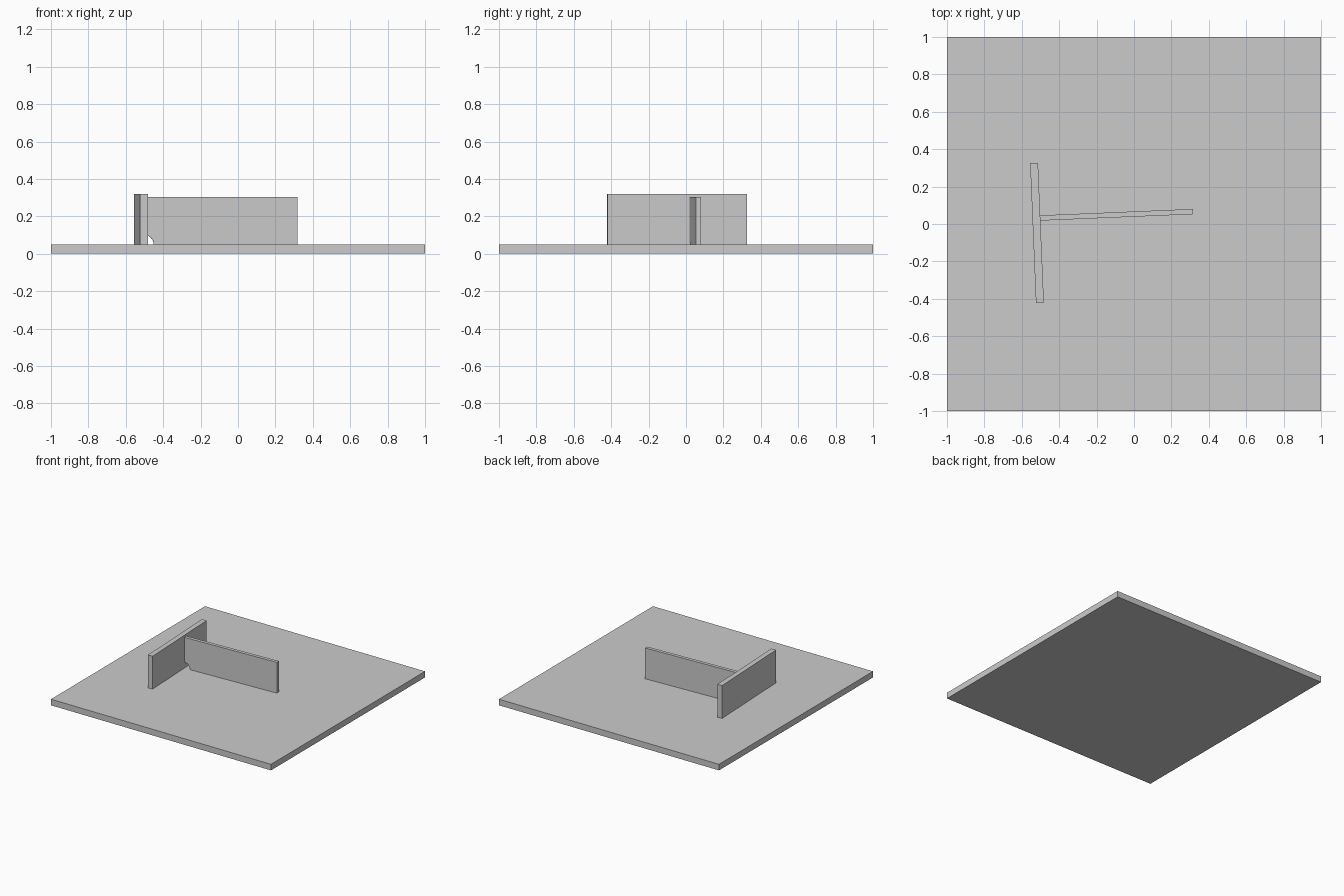
import bpy
import bmesh
import math
from mathutils import Matrix, Vector

cube = bpy.data.objects.get("Cube")
if cube:
    bpy.data.objects.remove(cube, do_unlink=True)

BASE_TOP = 0.05
# Joint between the two upright plates, turned slightly on the base
JOINT = Matrix.Translation((-0.501, 0.032, BASE_TOP)) @ Matrix.Rotation(math.radians(2.4), 4, "Z")

grey = bpy.data.materials.new("plain_grey")
grey.use_nodes = True
grey.diffuse_color = (0.6, 0.6, 0.6, 1)
grey.node_tree.nodes["Principled BSDF"].inputs["Base Color"].default_value = grey.diffuse_color


def add_plate(name, profile, y_min, y_max, matrix):
    """Extrude an x-z profile along y."""
    bm = bmesh.new()
    face = bm.faces.new([bm.verts.new((x, y_min, z)) for x, z in profile])
    grown = bmesh.ops.extrude_face_region(bm, geom=[face])
    moved = [v for v in grown["geom"] if isinstance(v, bmesh.types.BMVert)]
    bmesh.ops.translate(bm, verts=moved, vec=Vector((0, y_max - y_min, 0)))
    bmesh.ops.recalc_face_normals(bm, faces=bm.faces)
    mesh = bpy.data.meshes.new(name)
    bm.to_mesh(mesh)
    bm.free()
    mesh.materials.append(grey)
    obj = bpy.data.objects.new(name, mesh)
    obj.matrix_world = matrix
    bpy.context.collection.objects.link(obj)
    return obj


def rectangle(x0, x1, z0, z1):
    return [(x0, z0), (x1, z0), (x1, z1), (x0, z1)]


# Base plate and cross plate
add_plate("base_plate", rectangle(-1, 1, 0, BASE_TOP), -1, 1, Matrix())
add_plate("cross_plate", rectangle(-0.042, 0, 0, 0.27), -0.452, 0.295, JOINT)

# Long plate with a quarter-round corner hole at the joint
HOLE, STEPS = 0.05, 12
arc = [(HOLE * math.sin(a), HOLE * math.cos(a))
       for a in (math.pi / 2 * i / STEPS for i in range(STEPS + 1))]
long_plate = add_plate("long_plate", arc + [(0.818, 0), (0.818, 0.253), (0, 0.253)],
                       -0.014, 0.014, JOINT)

# Smooth only the rounded hole
bpy.context.view_layer.objects.active = long_plate
long_plate.select_set(True)
bpy.ops.object.shade_smooth_by_angle(angle=math.radians(30))
